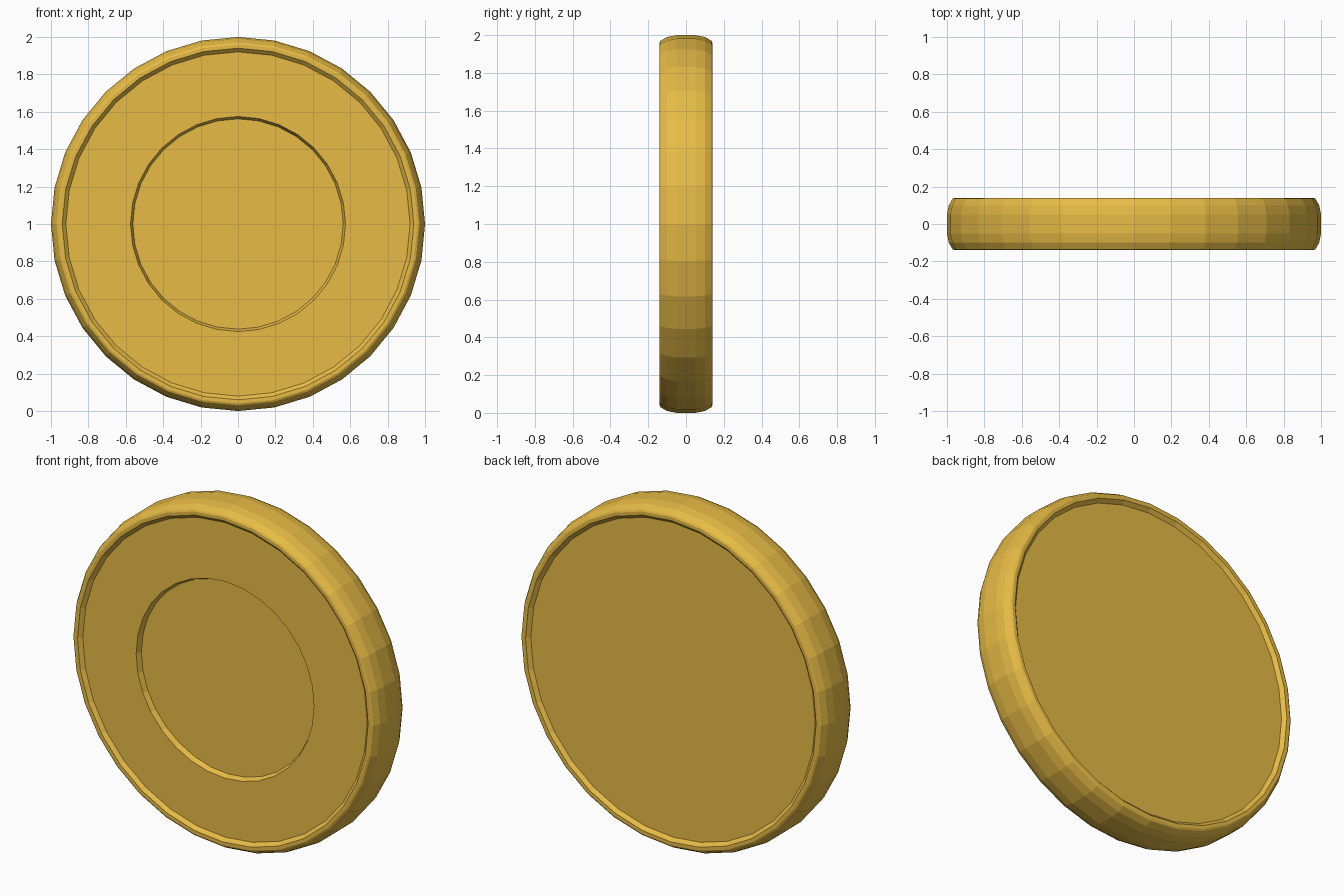
import bpy, bmesh
from math import sin, cos, pi

if "Cube" in bpy.data.objects:
    bpy.data.objects.remove(bpy.data.objects["Cube"])

SIDES = 32


def lathe(name, profile, color):
    """Spin (radius, y) points round the y axis; both ends are capped."""
    bm = bmesh.new()
    rings = []
    for r, y in profile:
        rings.append([bm.verts.new((r * sin(2 * pi * i / SIDES), y,
                                    1 + r * cos(2 * pi * i / SIDES)))
                      for i in range(SIDES)])
    for a, b in zip(rings, rings[1:]):
        for i in range(SIDES):
            j = (i + 1) % SIDES
            bm.faces.new((a[i], a[j], b[j], b[i]))
    bm.faces.new(rings[0])
    bm.faces.new(rings[-1])
    bmesh.ops.recalc_face_normals(bm, faces=bm.faces)
    mesh = bpy.data.meshes.new(name)
    bm.to_mesh(mesh)
    bm.free()
    mat = bpy.data.materials.new("gold")
    mat.diffuse_color = color
    mat.use_nodes = True
    mat.node_tree.nodes["Principled BSDF"].inputs["Base Color"].default_value = mat.diffuse_color
    mesh.materials.append(mat)
    obj = bpy.data.objects.new(name, mesh)
    bpy.context.collection.objects.link(obj)
    return obj


# Half section from the recessed face, over the raised lip, to the rim
half = [(0.92, 0.12), (0.94, 0.14), (0.96, 0.14), (0.97, 0.135), (0.99, 0.1)]

# Front: sunken centre disc inside the flat ring
front = [(0.562, -0.09), (0.575, -0.12)] + [(r, -y) for r, y in half]

# Back: plain recessed face
back = half[::-1]

lathe("coin", front + [(1.0, 0.05 * s) for s in (-1, 1)] + back,
      (0.80, 0.50, 0.06, 1))
